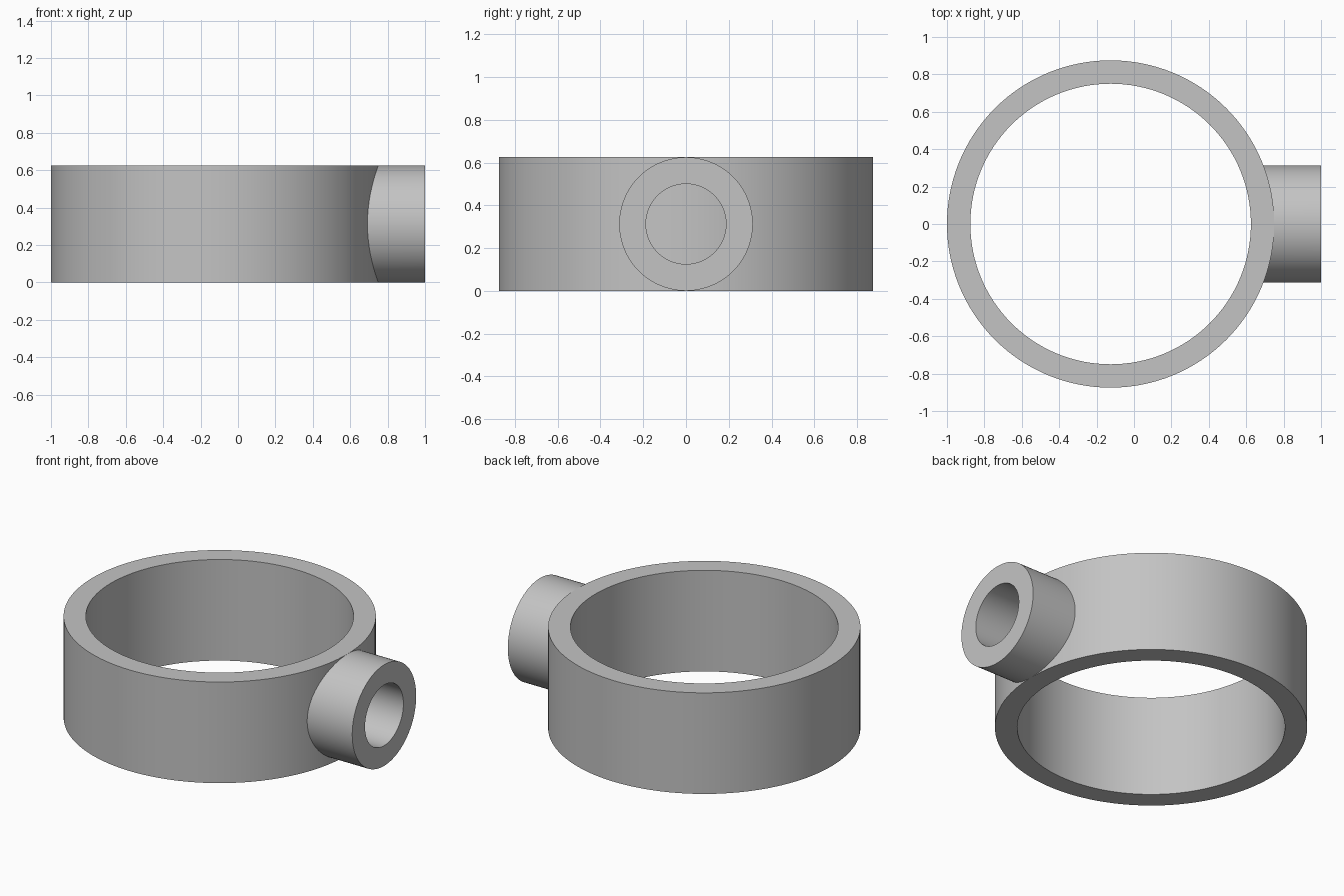
import bpy
import bmesh
from math import cos, sin, sqrt, tau, radians

cube = bpy.data.objects.get("Cube")
if cube:
    bpy.data.objects.remove(cube)

HEIGHT = 0.625
RING_X, RING_OUTER, RING_INNER = -0.125, 0.875, 0.75
TUBE_OUTER, TUBE_INNER, TUBE_END = 0.3125, 0.1875, 1.0
EMBED = 0.01

grey = bpy.data.materials.new("plain grey")
grey.use_nodes = True
colour = (0.55, 0.55, 0.55, 1)
grey.diffuse_color = colour
grey.node_tree.nodes["Principled BSDF"].inputs["Base Color"].default_value = colour


def hollow_part(name, corners, segments):
    """Bridge four rings of points, given by corner functions of the angle, into a closed hollow solid."""
    bm = bmesh.new()
    angles = [tau * i / segments for i in range(segments)]
    loops = [[bm.verts.new(corner(a)) for a in angles] for corner in corners]
    for k, loop in enumerate(loops):
        after = loops[(k + 1) % len(loops)]
        for i in range(segments):
            j = (i + 1) % segments
            bm.faces.new((loop[i], loop[j], after[j], after[i]))
    bmesh.ops.recalc_face_normals(bm, faces=bm.faces)
    mesh = bpy.data.meshes.new(name)
    bm.to_mesh(mesh)
    bm.free()
    mesh.materials.append(grey)
    obj = bpy.data.objects.new(name, mesh)
    bpy.context.collection.objects.link(obj)
    bpy.ops.object.select_all(action="DESELECT")
    obj.select_set(True)
    bpy.context.view_layer.objects.active = obj
    bpy.ops.object.shade_smooth_by_angle(angle=radians(30))
    return obj


def ring_corner(radius, z):
    return lambda a: (RING_X + radius * cos(a), radius * sin(a), z)


def tube_corner(radius, at_ring):
    """Points on the tube's free end, or on the saddle where it meets the ring."""
    def point(a):
        y, z = radius * cos(a), HEIGHT / 2 + radius * sin(a)
        saddle = RING_X + sqrt(RING_OUTER ** 2 - y ** 2) - EMBED
        return (saddle if at_ring else TUBE_END, y, z)
    return point


# Upright ring wall
hollow_part("ring_band", [ring_corner(RING_OUTER, 0), ring_corner(RING_OUTER, HEIGHT),
                          ring_corner(RING_INNER, HEIGHT), ring_corner(RING_INNER, 0)], 128)

# Side tube: its bore stops at the outer wall of the ring
hollow_part("side_tube", [tube_corner(TUBE_OUTER, True), tube_corner(TUBE_OUTER, False),
                          tube_corner(TUBE_INNER, False), tube_corner(TUBE_INNER, True)], 96)
